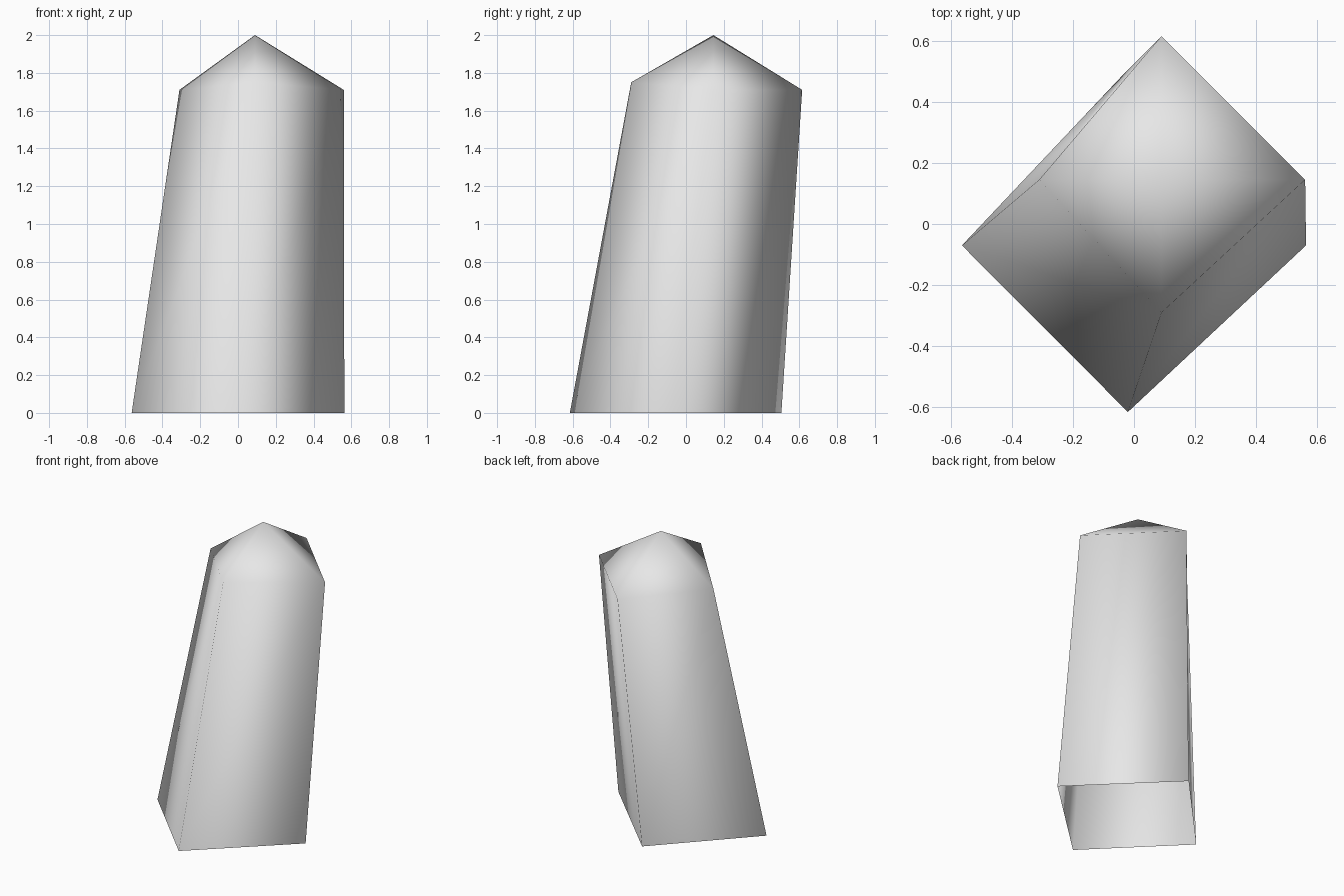
import bpy
import bmesh
from mathutils import Vector

# Remove the default cube if present
cube = bpy.data.objects.get("Cube")
if cube:
    bpy.data.objects.remove(cube, do_unlink=True)

# Single stone colour
stone = bpy.data.materials.new("pale_grey_stone")
stone.use_nodes = True
colour = (0.8, 0.8, 0.8, 1.0)
stone.diffuse_color = colour
stone.node_tree.nodes["Principled BSDF"].inputs["Base Color"].default_value = colour

# Rings run front, left side, back, right side around the leaning shaft
base_ring = [(-0.02, -0.615, 0), (0.563, -0.07, 0), (-0.02, 0.505, 0), (-0.563, -0.07, 0)]
shoulder_ring = [(0.09, -0.29, 1.75), (0.56, 0.145, 1.71), (0.09, 0.615, 1.71), (-0.31, 0.145, 1.71)]
tip_point = (0.09, 0.145, 2.0)

bm = bmesh.new()
base = [bm.verts.new(Vector(p)) for p in base_ring]
shoulder = [bm.verts.new(Vector(p)) for p in shoulder_ring]
tip = bm.verts.new(Vector(tip_point))

# Four shaft walls and four tip facets, open underneath
for i in range(len(base)):
    j = (i + 1) % len(base)
    bm.faces.new((base[i], base[j], shoulder[j], shoulder[i]))
    bm.faces.new((shoulder[i], shoulder[j], tip))

# Smooth shading runs across every edge
for face in bm.faces:
    face.smooth = True

mesh = bpy.data.meshes.new("crystal_shard")
bm.to_mesh(mesh)
bm.free()
mesh.materials.append(stone)

crystal = bpy.data.objects.new("crystal_shard", mesh)
bpy.context.collection.objects.link(crystal)
